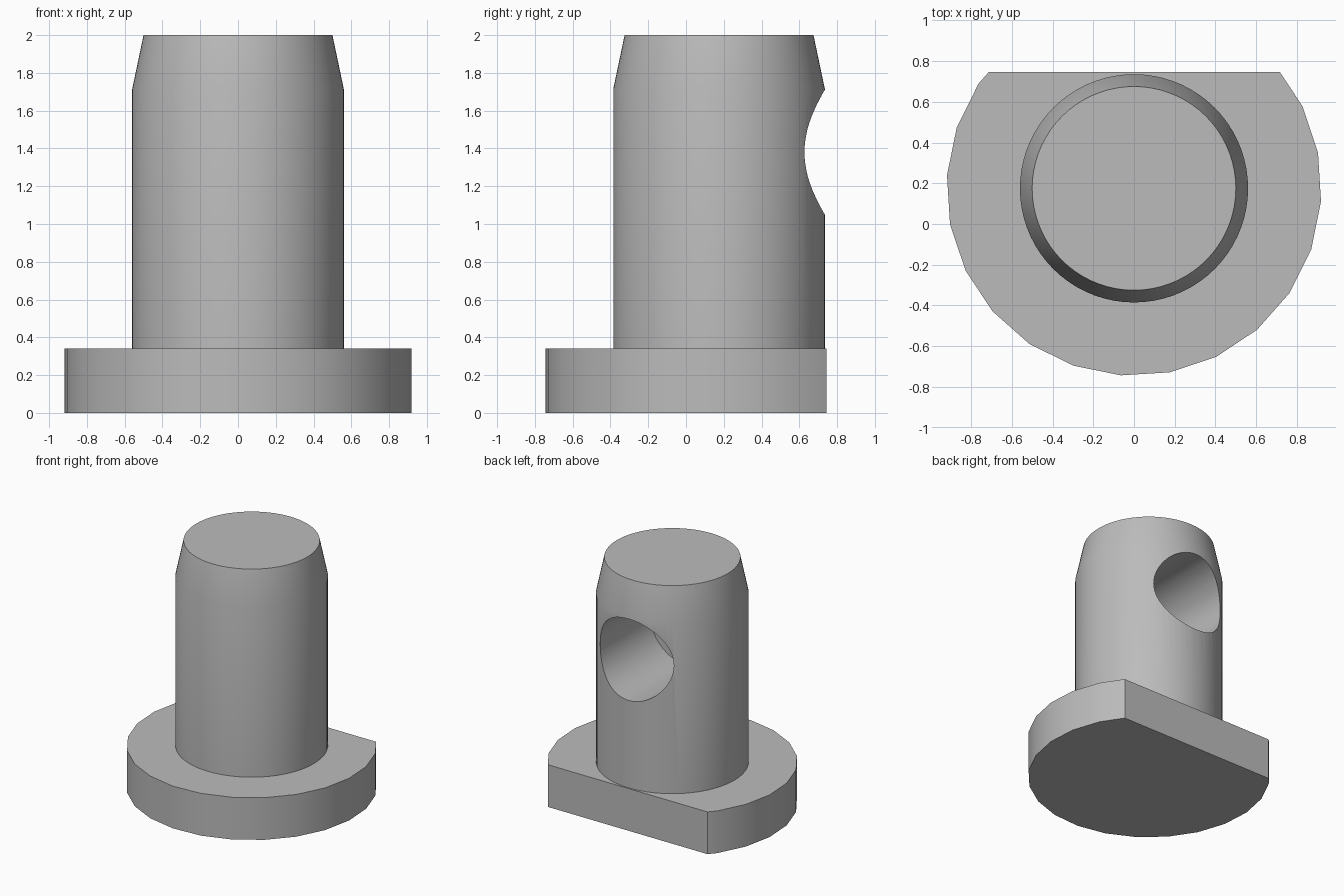
import bpy
import bmesh
from math import radians, pi
from mathutils import Matrix, Vector

cube = bpy.data.objects.get("Cube")
if cube:
    bpy.data.objects.remove(cube, do_unlink=True)

AXIS_Y = 0.175        # pin and flange share this upright axis
FLAT_Y = 0.745        # flat cut on the back of the flange
FLANGE_TOP = 0.342

grey = bpy.data.materials.new("plain grey")
grey.use_nodes = True
grey.diffuse_color = (0.5, 0.5, 0.5, 1)
grey.node_tree.nodes["Principled BSDF"].inputs["Base Color"].default_value = grey.diffuse_color


def make_object(name, bm):
    bmesh.ops.recalc_face_normals(bm, faces=bm.faces)
    mesh = bpy.data.meshes.new(name)
    bm.to_mesh(mesh)
    bm.free()
    mesh.materials.append(grey)
    obj = bpy.data.objects.new(name, mesh)
    bpy.context.collection.objects.link(obj)
    return obj


def add_frustum(bm, sides, r1, r2, z1, z2, turn=0.0):
    place = Matrix.Translation((0, AXIS_Y, (z1 + z2) / 2)) @ Matrix.Rotation(turn, 4, "Z")
    bmesh.ops.create_cone(bm, cap_ends=True, segments=sides, radius1=r1,
                          radius2=r2, depth=z2 - z1, matrix=place)


def select_only(obj):
    bpy.ops.object.select_all(action="DESELECT")
    obj.select_set(True)
    bpy.context.view_layer.objects.active = obj


# Flange: coarse disc with its back sliced flat
bm = bmesh.new()
add_frustum(bm, 24, 0.92, 0.92, 0, FLANGE_TOP, radians(-4))
cut = bmesh.ops.bisect_plane(bm, geom=bm.verts[:] + bm.edges[:] + bm.faces[:],
                             plane_co=(0, FLAT_Y, 0), plane_no=(0, 1, 0), clear_outer=True)
bmesh.ops.holes_fill(bm, edges=[e for e in cut["geom_cut"] if isinstance(e, bmesh.types.BMEdge)])
flange = make_object("flange", bm)

# Pin: straight shaft, its top edge pulled up into a taper
bm = bmesh.new()
add_frustum(bm, 72, 0.56, 0.56, 0.3, 1.715)
top = max(bm.faces, key=lambda f: f.calc_center_median().z)
ring = bmesh.ops.extrude_face_region(bm, geom=[top])
verts = [v for v in ring["geom"] if isinstance(v, bmesh.types.BMVert)]
bmesh.ops.delete(bm, geom=[top], context="FACES_ONLY")
for v in verts:
    v.co = Vector((v.co.x * 0.5 / 0.56, AXIS_Y + (v.co.y - AXIS_Y) * 0.5 / 0.56, 2.0))
pin = make_object("pin", bm)

# Blind round hole bored into the back of the pin
bm = bmesh.new()
hole_start, hole_end = -0.01, 1.0
bmesh.ops.create_cone(bm, cap_ends=True, segments=64, radius1=0.33, radius2=0.33,
                      depth=hole_end - hole_start,
                      matrix=Matrix.Translation((0, (hole_start + hole_end) / 2, 1.38))
                      @ Matrix.Rotation(pi / 2, 4, "X"))
cutter = make_object("hole_cutter", bm)
cutter.hide_render = True
bore = pin.modifiers.new("bore", "BOOLEAN")
bore.operation = "DIFFERENCE"
bore.solver = "EXACT"
bore.object = cutter
select_only(pin)
bpy.ops.object.modifier_apply(modifier="bore")
bpy.data.objects.remove(cutter, do_unlink=True)

for obj in (flange, pin):
    select_only(obj)
    bpy.ops.object.shade_smooth_by_angle(angle=radians(30))
